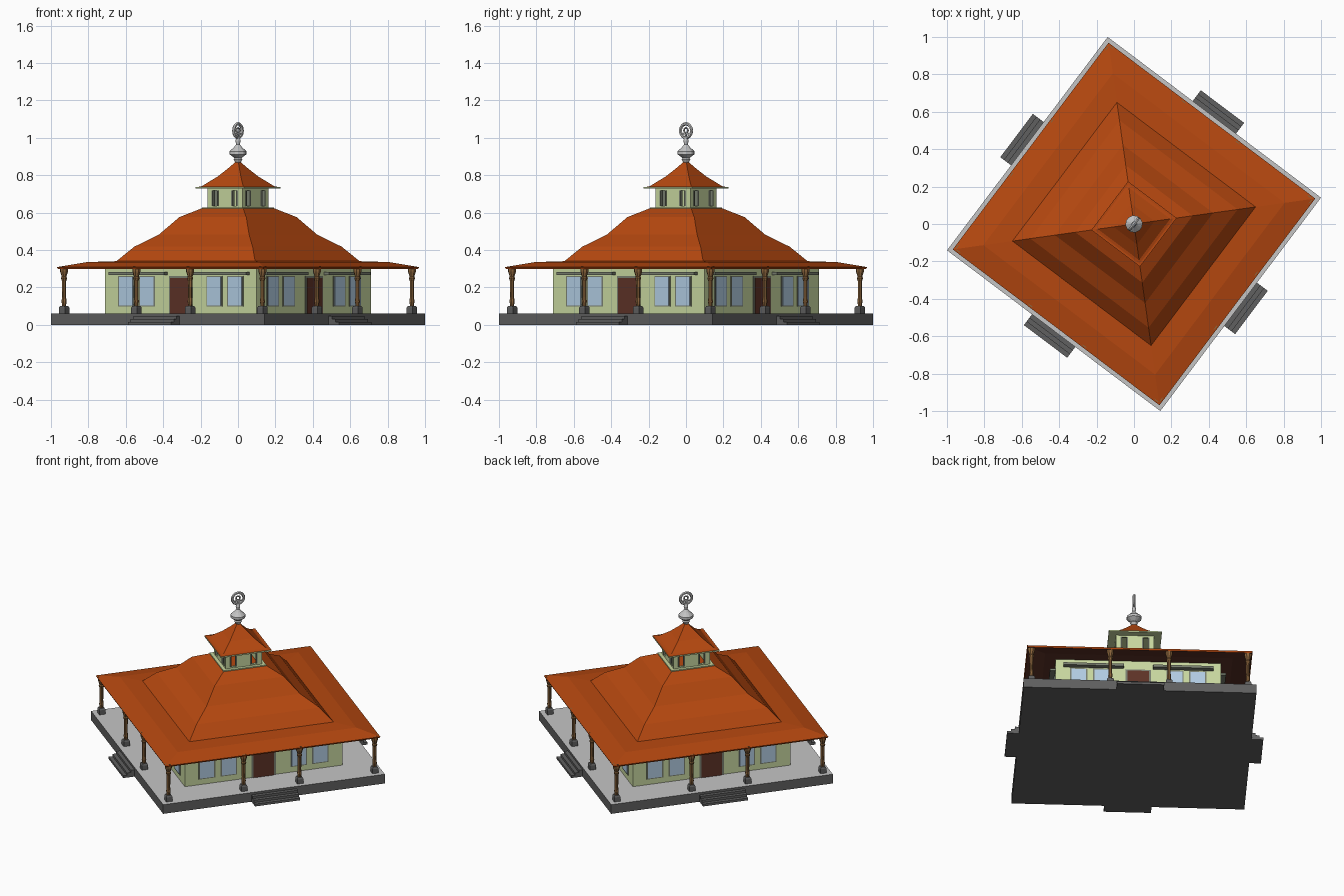
import bpy, bmesh, math
from mathutils import Matrix, Vector

if "Cube" in bpy.data.objects:
    bpy.data.objects.remove(bpy.data.objects["Cube"])

TURN = Matrix.Rotation(math.radians(-37), 4, 'Z')   # whole building is turned on plan


def mat(name, r, g, b):
    m = bpy.data.materials.new(name)
    m.diffuse_color = (r, g, b, 1)
    m.use_nodes = True
    m.node_tree.nodes["Principled BSDF"].inputs["Base Color"].default_value = m.diffuse_color
    return m


ORANGE = mat("roof_orange", .47, .065, .005)
GREEN = mat("wall_green", .58, .68, .35)
PALE = mat("floor_light_grey", .56, .56, .56)
DARK = mat("stone_dark_grey", .115, .115, .115)
BROWN = mat("door_brown", .11, .032, .02)
WOOD = mat("post_wood", .26, .13, .045)
GLASS = mat("window_blue", .44, .60, .76)
TRIM = mat("trim_grey_green", .19, .21, .16)
SILVER = mat("finial_silver", .55, .55, .55)


def finish(name, bm, mats, rule=None):
    bmesh.ops.recalc_face_normals(bm, faces=bm.faces)
    bm.normal_update()
    if rule:
        for f in bm.faces:
            f.material_index = rule(f)
    me = bpy.data.meshes.new(name)
    bm.to_mesh(me)
    bm.free()
    for m in mats:
        me.materials.append(m)
    ob = bpy.data.objects.new(name, me)
    bpy.context.collection.objects.link(ob)
    ob.matrix_world = TURN
    return ob


def add_box(bm, side, u0, u1, d0, d1, z0, z1):
    """Box on one of the four sides: u runs along the side, d outward."""
    rot = Matrix.Rotation(side * math.pi / 2, 4, 'Z')
    c = Vector(((u0 + u1) / 2, -(d0 + d1) / 2, (z0 + z1) / 2))
    s = Matrix.Diagonal((u1 - u0, d1 - d0, z1 - z0, 1))
    bmesh.ops.create_cube(bm, size=1, matrix=rot @ Matrix.Translation(c) @ s)


def four_sides(name, boxes, m):
    bm = bmesh.new()
    for k in range(4):
        for b in boxes:
            add_box(bm, k, *b)
    return finish(name, bm, [m])


def loft(bm, profile, n=4, centre=(0, 0)):
    """Stack n-sided rings from (radius, z); for n=4 the radius is the half side."""
    k = math.sqrt(2) if n == 4 else 1
    rings = []
    for r, z in profile:
        rings.append([bm.verts.new((centre[0] + r * k * math.cos(math.pi / n + 2 * math.pi * i / n),
                                    centre[1] + r * k * math.sin(math.pi / n + 2 * math.pi * i / n), z))
                      for i in range(n)])
    for a, b in zip(rings, rings[1:]):
        for i in range(n):
            j = (i + 1) % n
            bm.faces.new((a[i], a[j], b[j], b[i]))
    bm.faces.new(rings[0][::-1])
    bm.faces.new(rings[-1])


def tower(name, profile, mats, rule=None):
    bm = bmesh.new()
    loft(bm, profile)
    return finish(name, bm, mats, rule)


def mirror_u(spans, *rest):
    return [(a, b, *rest) for a, b in spans] + [(-b, -a, *rest) for a, b in spans]


# Plinth, pale on top, and the stairs on every side
tower("plinth", [(.714, 0), (.714, .062)], [DARK, PALE], lambda f: int(f.normal.z > .5))
four_sides("stairs", [(-.145, .145, .70, .714 + .024 * (3 - i), 0, .0155 * (i + 1)) for i in range(3)], DARK)

# Main room
tower("walls", [(.507, .06), (.507, .325)], [GREEN])
panes = [(.18, .27), (.32, .41)]
four_sides("window_frames", mirror_u([(a - .008, b + .008) for a, b in panes], .503, .510, .098, .262), TRIM)
four_sides("window_panes", mirror_u(panes, .505, .513, .105, .255), GLASS)
four_sides("door_frames", [(-.078, .078, .503, .511, .06, .262)], TRIM)
four_sides("doors", [(-.066, .066, .505, .515, .06, .252)], BROWN)
four_sides("window_shades", mirror_u([(.09, .46)], .50, .54, .268, .284), TRIM)

# Veranda posts: corner plus two per side
spots = []
for k in range(4):
    for u in (-.664, -.18, .18):
        spots.append(Matrix.Rotation(k * math.pi / 2, 4, 'Z') @ Vector((u, -.664, 0)))
bases, shafts = bmesh.new(), bmesh.new()
for p in spots:
    loft(bases, [(.02, .06), (.02, .092), (.015, .102)], 4, p)
    loft(shafts, [(.010, .10), (.014, .125), (.011, .15), (.012, .235), (.017, .25),
                  (.013, .258), (.022, .285), (.022, .312)], 8, p)
finish("post_bases", bases, [DARK])
finish("posts", shafts, [WOOD])

# Lower roof with brown ceiling
tower("veranda_roof", [(.50, .322), (.575, .322), (.687, .299), (.692, .309), (.575, .336), (.455, .341)],
      [ORANGE, BROWN], lambda f: int(f.normal.z < -.5))
# Bell-shaped upper roof
tower("main_roof", [(.466, .335), (.464, .341), (.396, .418), (.302, .483), (.224, .576), (.141, .622)], [ORANGE])

# Lantern: open room with two openings per side
four_sides("lantern_walls",
           [(-.117, .102, .102, .117, .618, .637), (-.117, .102, .102, .117, .718, .735),
            (-.117, -.088, .102, .117, .637, .718), (-.044, .044, .102, .117, .637, .718),
            (.088, .102, .102, .117, .637, .718)], GREEN)
four_sides("lantern_frames", mirror_u([(.044, .052), (.080, .088)], .100, .119, .637, .718), TRIM)
four_sides("lantern_kerb", [(-.138, .117, .117, .138, .618, .629)], GREEN)
tower("lantern_eave", [(.163, .729), (.163, .738)], [GREEN, ORANGE], lambda f: int(f.normal.z > .5))
tower("lantern_roof", [(.158, .736), (.138, .742), (.078, .793), (.035, .84), (.004, .878)], [ORANGE])

# Finial: vase, stem and upright ring with an inner curl
bm = bmesh.new()
loft(bm, [(.012, .865), (.024, .884), (.018, .892), (.046, .912), (.046, .928), (.022, .950),
          (.010, .965), (.014, .985), (.009, 1.0)], 12)
finish("finial_vase", bm, [SILVER])


def torus(name, major, minor, z, y=0):
    bm = bmesh.new()
    n, m = 20, 6
    g = [[bm.verts.new((minor * math.sin(2 * math.pi * j / m),
                        y + (major + minor * math.cos(2 * math.pi * j / m)) * math.cos(2 * math.pi * i / n),
                        z + (major + minor * math.cos(2 * math.pi * j / m)) * math.sin(2 * math.pi * i / n)))
          for j in range(m)] for i in range(n)]
    for i in range(n):
        for j in range(m):
            a, b = (i + 1) % n, (j + 1) % m
            bm.faces.new((g[i][j], g[a][j], g[a][b], g[i][b]))
    return finish(name, bm, [SILVER])


torus("finial_ring", .037, .009, 1.038)
torus("finial_inner_ring", .013, .005, 1.04)
bm = bmesh.new()
add_box(bm, 1, -.035, .035, -.004, .004, 1.018, 1.025)
add_box(bm, 1, -.004, .004, -.004, .004, 1.0, 1.03)
finish("finial_crossbar", bm, [SILVER])
